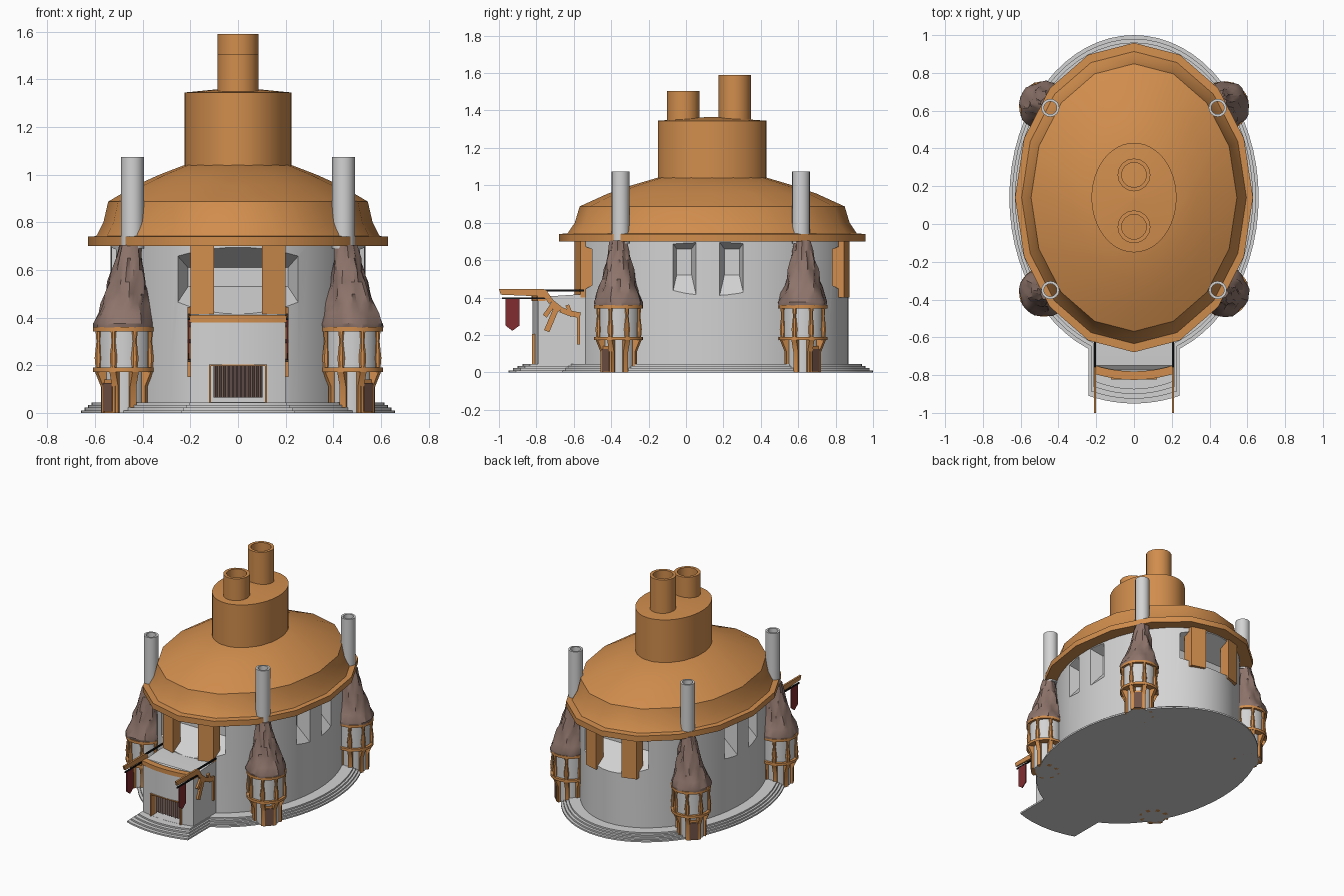
import bpy, bmesh, math, random
from mathutils import Matrix, Vector

if "Cube" in bpy.data.objects:
    bpy.data.objects.remove(bpy.data.objects["Cube"])
random.seed(4)
CY = 0.14  # centre of the oval hall


def material(name, rgb):
    m = bpy.data.materials.new(name)
    m.use_nodes = True
    m.diffuse_color = (*rgb, 1)
    m.node_tree.nodes["Principled BSDF"].inputs["Base Color"].default_value = (*rgb, 1)
    return m


COPPER = material("copper orange", (0.64, 0.27, 0.075))
PLASTER = material("pale plaster", (0.65, 0.65, 0.65))
CLOTH = material("brown cloth", (0.27, 0.175, 0.147))
WOOD = material("dark wood", (0.17, 0.085, 0.06))
RED = material("banner red", (0.22, 0.025, 0.03))
BLACK = material("black iron", (0.006, 0.006, 0.006))


def finish(name, bm, mat):
    bmesh.ops.recalc_face_normals(bm, faces=bm.faces)
    me = bpy.data.meshes.new(name)
    bm.to_mesh(me)
    bm.free()
    ob = bpy.data.objects.new(name, me)
    bpy.context.collection.objects.link(ob)
    me.materials.append(mat)
    return ob


def lathe(name, profile, mat, segs=32, sy=1.0, copies=(Matrix(),), loop=False):
    """Turn (radius, z) points into an oval solid, or a tube if loop is set."""
    bm = bmesh.new()
    for mx in copies:
        rings = []
        for r, z in profile:
            angles = [2 * math.pi * i / segs for i in range(segs)]
            rings.append([bm.verts.new(mx @ Vector((r * math.sin(a), -r * sy * math.cos(a), z)))
                          for a in angles])
        pairs = list(zip(rings, rings[1:]))
        if loop:
            pairs.append((rings[-1], rings[0]))
        else:
            bm.faces.new(rings[0])
            bm.faces.new(rings[-1])
        for a, b in pairs:
            for i in range(segs):
                j = (i + 1) % segs
                bm.faces.new((a[i], a[j], b[j], b[i]))
    return finish(name, bm, mat)


def prism(name, pts, lo, hi, plane, mat, copies=(Matrix(),)):
    """Extrude an outline drawn in a plane along the remaining axis."""
    place = {"xy": lambda p, d: (p[0], p[1], d),
             "yz": lambda p, d: (d, p[0], p[1]),
             "xz": lambda p, d: (p[0], d, p[1])}[plane]
    bm = bmesh.new()
    for mx in copies:
        a, b = ([bm.verts.new(mx @ Vector(place(p, d))) for p in pts] for d in (lo, hi))
        bm.faces.new(a)
        bm.faces.new(b)
        for i in range(len(pts)):
            j = (i + 1) % len(pts)
            bm.faces.new((a[i], a[j], b[j], b[i]))
    return finish(name, bm, mat)


def rect(a0, a1, b0, b1):
    return [(a0, b0), (a1, b0), (a1, b1), (a0, b1)]


def bar(p, q, w):
    d = (Vector(q) - Vector(p)).normalized() * w / 2
    n = Vector((-d.y, d.x))
    p, q = Vector(p), Vector(q)
    return [p - n, q - n, q + n, p + n]


def cut(target, y, z0, z1, half, inner, iz0, iz1, depth, mx):
    """Cut a tapering recess whose outer face lies at distance y along -y."""
    bm = bmesh.new()
    k = 0.05 / depth  # extend the taper outside the wall
    rings = []
    for t in (-k, 1):
        h = half + (inner - half) * t
        b, c = z0 + (iz0 - z0) * t, z1 + (iz1 - z1) * t
        rings.append([bm.verts.new(mx @ Vector((x, -y + depth * t, z))) for x, z in rect(-h, h, b, c)])
    a, b = rings
    bm.faces.new(a)
    bm.faces.new(b)
    for i in range(4):
        j = (i + 1) % 4
        bm.faces.new((a[i], a[j], b[j], b[i]))
    cutter = finish("recess_cutter", bm, PLASTER)
    cutter.hide_render = True
    mod = target.modifiers.new("recess", "BOOLEAN")
    mod.operation, mod.solver, mod.object = "DIFFERENCE", "EXACT", cutter
    bpy.context.view_layer.objects.active = target
    bpy.ops.object.modifier_apply(modifier=mod.name)
    bpy.data.objects.remove(cutter)


def bowed(hw, yfront, yback, sag=0.04):
    xs = [hw * (i / 6 - 1) for i in range(13)]
    return [(x, yfront - sag * (1 - (x / hw) ** 2)) for x in xs] + [(hw, yback), (-hw, yback)]


move = Matrix.Translation
hall = move((0, CY, 0))
MIRROR = (Matrix(), Matrix.Scale(-1, 4, (1, 0, 0)))

# Stepped plinth with the porch steps
for i in range(4):
    z0, z1 = 0.011 * i, 0.011 * (i + 1)
    lathe(f"plinth_step_{i}", [(0.66 - 0.015 * i, z0), (0.66 - 0.015 * i, z1)], PLASTER, 64, 1.303, (hall,))
    prism(f"porch_step_{i}", bowed(0.24 - 0.012 * i, -0.91 + 0.025 * i, -0.5), z0, z1, "xy", PLASTER)

# Oval wall with tapering window recesses
wall = lathe("hall_wall", [(0.535, 0.02), (0.535, 0.71)], PLASTER, 64, 1.364, (hall,))
for turn in (0, math.pi):
    mx = hall @ Matrix.Rotation(turn, 4, "Z")
    cut(wall, 0.73, 0.415, 0.695, 0.285, 0.21, 0.53, 0.61, 0.2, mx)
for turn in (math.pi / 2, -math.pi / 2):
    for y in (-0.01, 0.245):
        cut(wall, 0.535, 0.41, 0.695, 0.065, 0.04, 0.52, 0.66, 0.09,
            move((0, y, 0)) @ Matrix.Rotation(turn, 4, "Z"))

# Pillars in the front and back openings
ends = [hall @ Matrix.Rotation(t, 4, "Z") @ m for t in (0, math.pi) for m in MIRROR]
prism("opening_pillars", [(0.1, -0.735), (0.2, -0.705), (0.2, -0.63), (0.1, -0.65)], 0.4, 0.705, "xy", COPPER, ends)

# Roof, drum and chimneys
lathe("roof", [(0.5, 0.7), (0.63, 0.7), (0.63, 0.74), (0.595, 0.742), (0.565, 0.8), (0.545, 0.887),
               (0.43, 0.955), (0.33, 1.0), (0.2, 1.05)], COPPER, 16, 1.3, (hall,))
lathe("roof_drum", [(0.225, 1.02), (0.225, 1.345), (0.01, 1.366)], COPPER, 48, 1.29, (hall,))
for label, y, top in (("tall", 0.26, 1.59), ("short", -0.015, 1.505)):
    lathe(label + "_chimney", [(0.087, 1.3), (0.087, top), (0.066, top), (0.066, 1.3)], COPPER, 16, 1,
          (move((0, y, 0)),), True)

# Pale corner pipes
corners = [(sx, y) for sx in (-1, 1) for y in (-0.35, 0.615)]
lathe("corner_pipes", [(0.048, 0.69), (0.048, 1.075), (0.034, 1.075), (0.034, 0.69)], PLASTER, 16, 1,
      [move((sx * 0.443, y, 0)) for sx, y in corners], True)

# Corner turrets, each turned so its door looks diagonally outwards
turrets = []
for sx, y in corners:
    out = math.atan2(-1 if y < 0 else 1, sx)
    turrets.append(move((sx * 0.478, -0.36 if y < 0 else 0.625, 0)) @ Matrix.Rotation(out, 4, "Z"))
spokes = [t @ Matrix.Rotation(math.pi * (i + 0.5) / 4, 4, "Z") for t in turrets for i in range(8)]
lathe("turret_bases", [(0.088, 0), (0.088, 0.18)], PLASTER, 16, 1, turrets)
prism("turret_legs", [(0.07, 0), (0.1, 0), (0.1, 0.11), (0.128, 0.175), (0.07, 0.175)],
      -0.014, 0.014, "xz", COPPER,
      [s @ Matrix.Rotation(0, 4, "Z") for s in spokes])
prism("turret_door_frames", rect(-0.04, 0.04, 0, 0.14), 0.07, 0.094, "yz", COPPER, turrets)
prism("turret_doors", rect(-0.027, 0.027, 0.005, 0.125), 0.09, 0.099, "yz", WOOD, turrets)
lathe("turret_rooms", [(0.113, 0.18), (0.113, 0.36)], PLASTER, 24, 1, turrets)
for label, z in (("lower", 0.172), ("upper", 0.342)):
    lathe(label + "_turret_rings", [(0.131, z), (0.131, z + 0.018)], COPPER, 24, 1, turrets)
lathe("turret_columns", [(0.012, 0.18), (0.017, 0.23), (0.009, 0.3), (0.013, 0.345)], COPPER, 8, 1,
      [s @ move((0.117, 0, 0)) for s in spokes])

# Crumpled cloth canopies leaning towards the pipes
canopy = lathe("turret_canopies",
               [(0.128, 0.358), (0.13, 0.375), (0.112, 0.42), (0.097, 0.46), (0.086, 0.5), (0.075, 0.55),
                (0.064, 0.6), (0.053, 0.65), (0.043, 0.705)], CLOTH, 28, 1, turrets)
for v in canopy.data.vertices:
    i = min(range(4), key=lambda k: (turrets[k].translation.xy - v.co.xy).length)
    c = turrets[i].translation
    d = Vector((v.co.x - c.x, v.co.y - c.y, 0))
    a = math.atan2(d.y, d.x)
    t = (v.co.z - 0.36) / 0.345
    fold = 0.09 * math.sin(5 * a + 7 * t + i) + 0.06 * math.sin(9 * a - 11 * t) + random.uniform(-0.04, 0.04)
    v.co += d * fold * min(1, 4 * max(t, 0.1))
    v.co.x -= math.copysign(0.025 * max(t, 0), c.x)

# Porch with a curtained doorway and copper cornice
porch = prism("porch", bowed(0.2, -0.79, -0.45, 0.03), 0.03, 0.385, "xy", PLASTER)
cut(porch, 0.82, 0.045, 0.2, 0.115, 0.115, 0.045, 0.2, 0.08, Matrix())
prism("porch_balcony", [(-0.78, 0.38), (-0.75, 0.405), (-0.6, 0.415), (-0.48, 0.415), (-0.48, 0.38)],
      -0.2, 0.2, "yz", PLASTER)
band = bowed(0.205, -0.795, 0, 0.03)[:13]
prism("porch_cornice", band + [(x, y + 0.045) for x, y in reversed(band)], 0.38, 0.41, "xy", COPPER)
prism("door_posts", rect(0.113, 0.122, -0.823, -0.77), 0.044, 0.204, "xy", COPPER, MIRROR)
prism("door_lintel", rect(-0.122, 0.122, -0.823, -0.8), 0.197, 0.204, "xy", COPPER)
pleats = [(-0.103 + 0.206 * i / 24, -0.785 + 0.012 * (-1) ** i * random.uniform(0.4, 1)) for i in range(25)]
prism("door_curtain", pleats + [(x, y + 0.008) for x, y in reversed(pleats)], 0.065, 0.2, "xy", CLOTH)

# Side brackets carrying the banners
arch = [(-0.76, 0.43), (-0.72, 0.375), (-0.67, 0.335), (-0.62, 0.315), (-0.565, 0.305)]
bars = [bar(p, q, 0.03) for p, q in zip(arch, arch[1:])]
bars += [bar((-0.745, 0.22), (-0.69, 0.35), 0.03), bar((-0.755, 0.3), (-0.705, 0.37), 0.025),
         bar((-0.635, 0.36), (-0.61, 0.3), 0.02), rect(-0.582, -0.567, 0.15, 0.32),
         [(-1.0, 0.445), (-0.99, 0.415), (-0.75, 0.405), (-0.74, 0.43), (-0.76, 0.445)]]
for i, outline in enumerate(bars):
    prism(f"bracket_piece_{i}", outline, 0.2, 0.213, "yz", COPPER, MIRROR)
prism("upper_rods", rect(-0.76, -0.545, 0.432, 0.442), 0.201, 0.211, "yz", BLACK, MIRROR)
prism("banner_rods", rect(-0.985, -0.75, 0.391, 0.4), 0.202, 0.211, "yz", BLACK, MIRROR)
prism("banners", [(-0.965, 0.393), (-0.965, 0.25), (-0.928, 0.222), (-0.89, 0.25), (-0.89, 0.393)],
      0.204, 0.21, "yz", RED, MIRROR)

# Smooth the rounded parts while keeping edges sharp
for ob in bpy.context.scene.objects:
    ob.select_set(ob.type == "MESH")
bpy.context.view_layer.objects.active = wall
bpy.ops.object.shade_smooth_by_angle(angle=math.radians(32))
